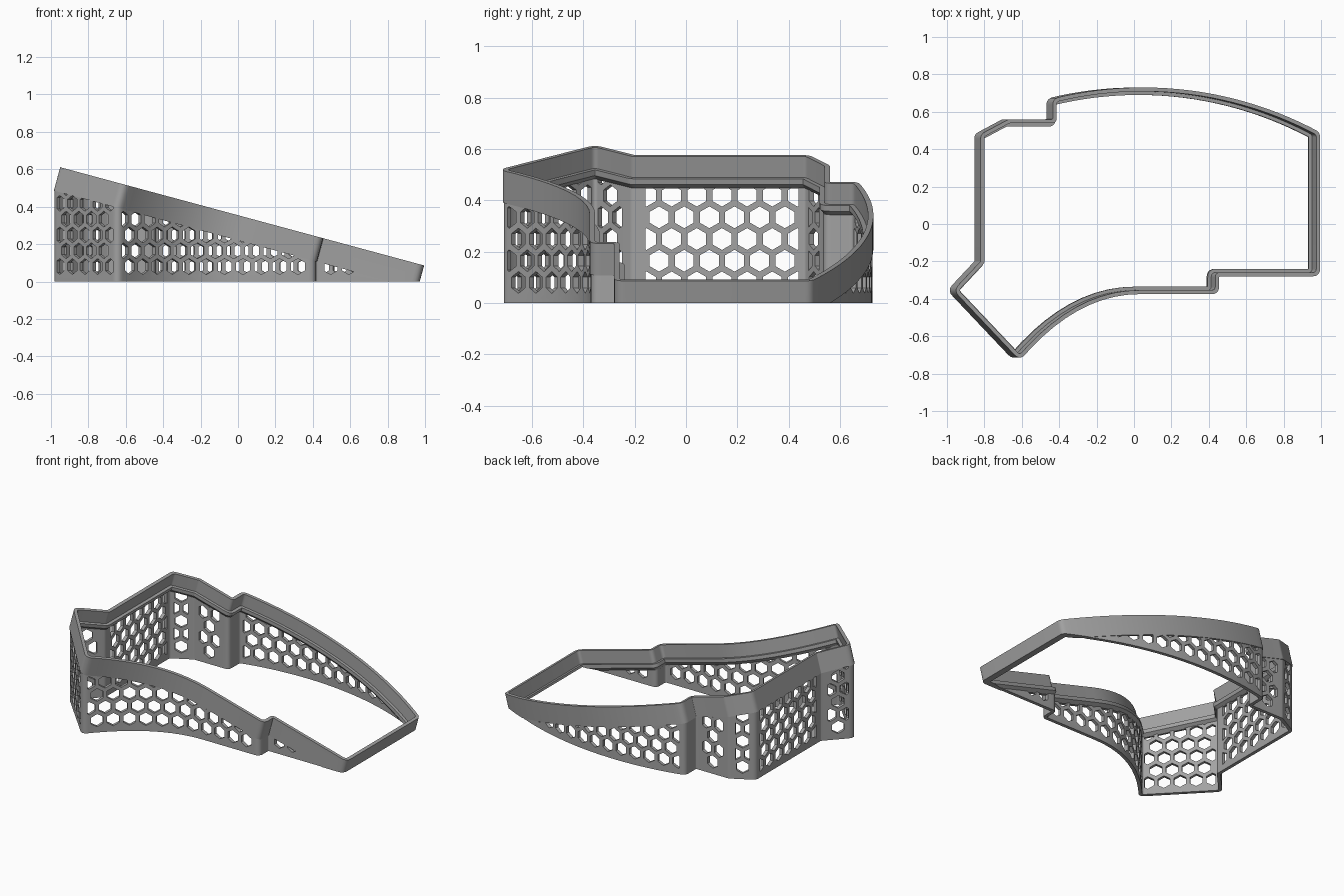
import bpy, bmesh, math
from mathutils import Vector

if "Cube" in bpy.data.objects:
    bpy.data.objects.remove(bpy.data.objects["Cube"])

SLOPE = math.atan(0.27)
NORMAL = Vector((math.sin(SLOPE), 0, math.cos(SLOPE)))
DEPTH = 0.13          # height of the tilted rim
SHIFT = DEPTH * math.sin(SLOPE)
SHARP = 0.3           # turn that counts as a corner

grey = bpy.data.materials.new("plain_grey")
grey.use_nodes = True
grey.diffuse_color = (0.36, 0.36, 0.36, 1)
grey.node_tree.nodes["Principled BSDF"].inputs["Base Color"].default_value = (0.36, 0.36, 0.36, 1)


def make_object(name, bm):
    bmesh.ops.recalc_face_normals(bm, faces=bm.faces)
    mesh = bpy.data.meshes.new(name)
    bm.to_mesh(mesh)
    bm.free()
    mesh.materials.append(grey)
    obj = bpy.data.objects.new(name, mesh)
    bpy.context.collection.objects.link(obj)
    return obj


def activate(obj):
    bpy.ops.object.select_all(action='DESELECT')
    obj.select_set(True)
    bpy.context.view_layer.objects.active = obj


# Outline, counter-clockwise: straight runs, a bowed back and a swept front
def outline():
    pts = [(0.995, -0.28)]
    radius, cx, cy = 1.98, 0.05, -1.25
    a0, a1 = math.acos((0.995 - cx) / radius), math.acos((-0.434 - cx) / radius)
    for i in range(25):
        a = a0 + (a1 - a0) * i / 24
        pts.append((cx + radius * math.cos(a), cy + radius * math.sin(a)))
    pts += [(-0.434, 0.56), (-0.67, 0.56), (-0.82, 0.48), (-0.82, -0.20), (-0.965, -0.355)]
    start, ctrl, end = Vector((-0.61, -0.73)), Vector((-0.31, -0.375)), Vector((0.03, -0.375))
    for i in range(11):
        t = i / 10
        pts.append(start * (1 - t) ** 2 + ctrl * 2 * t * (1 - t) + end * t * t)
    pts += [(0.455, -0.375), (0.455, -0.28)]
    return [Vector(p) for p in pts]


def directions(pts, i):
    d1 = (pts[i] - pts[i - 1]).normalized()
    d2 = (pts[(i + 1) % len(pts)] - pts[i]).normalized()
    return d1, d2, math.atan2(d1.x * d2.y - d1.y * d2.x, d1.dot(d2))


# Outline moved inwards, with its corners rounded
def inset_loop(pts, inset):
    out = []
    for i, p in enumerate(pts):
        d1, d2, turn = directions(pts, i)
        n1, n2 = Vector((-d1.y, d1.x)), Vector((-d2.y, d2.x))
        c = p + (n1 + n2) * inset / (1 + n1.dot(n2))
        if abs(turn) < SHARP:
            out.append(c)
            continue
        r = max(0.042 - inset, 0.004) if turn > 0 else 0.006 + inset
        reach = r * math.tan(abs(turn) / 2)
        a, b = c - d1 * reach, c + d2 * reach
        for k in range(6):
            t = k / 5
            out.append(a * (1 - t) ** 2 + c * 2 * t * (1 - t) + b * t * t)
    return out


# Closed tube skinned through a ring of matching loops
def skin(loops):
    bm = bmesh.new()
    rows = [[bm.verts.new(p) for p in loop] for loop in loops]
    n = len(rows[0])
    for r, row in enumerate(rows):
        nxt = rows[(r + 1) % len(rows)]
        for i in range(n):
            j = (i + 1) % n
            bm.faces.new((row[i], row[j], nxt[j], nxt[i]))
    return bm


base = outline()

# Tilted rim: thin lip, inner ledge and a chamfer under it
cos = math.cos(SLOPE)
tilted = [Vector((p.x / cos, p.y)) for p in base]
section = [(0, 0), (0, DEPTH), (0.021, DEPTH), (0.021, 0.045), (0.04, 0.045), (0.04, 0.022), (0.02, 0)]
loops = []
for inset, height in section:
    loop = []
    for p in inset_loop(tilted, inset):
        x = p.x * cos
        top = Vector((x, p.y, 0.615 - 0.27 * (x + 0.965)))
        loop.append(top - NORMAL * (DEPTH - height))
    loops.append(loop)
bm = skin(loops)
bmesh.ops.recalc_face_normals(bm, faces=bm.faces)
bmesh.ops.bisect_plane(bm, geom=bm.verts[:] + bm.edges[:] + bm.faces[:], dist=1e-5,
                       plane_co=(0, 0, 0), plane_no=(0, 0, 1), clear_inner=True)
bmesh.ops.holes_fill(bm, edges=[e for e in bm.edges if e.is_boundary])
rim = make_object("tilted_rim", bm)

# Upright wall below the rim
foot = [Vector((p.x - SHIFT, p.y)) for p in base]
loops = [[Vector((p.x, p.y, z)) for p in inset_loop(foot, a)]
         for a, z in ((0.004, 0), (0.004, 0.7), (0.026, 0.7), (0.026, 0))]
wall = make_object("honeycomb_wall", skin(loops))


# Honeycomb cutters, laid along each straight or curved panel
def clip(poly, limit, sign):
    out = []
    for a, b in zip(poly, poly[1:] + poly[:1]):
        fa, fb = sign * (a.x - limit), sign * (b.x - limit)
        if fa >= 0:
            out.append(a)
        if fa * fb < 0:
            out.append(a.lerp(b, fa / (fa - fb)))
    return out


def along(path, s):
    for a, b in zip(path, path[1:]):
        length = (b - a).length
        if s <= length or b is path[-1]:
            d = (b - a).normalized()
            return a + d * s, d
        s -= length


def cut_panel(bm, path, margin=0.042, pitch=0.098, radius=0.0425):
    total = sum((b - a).length for a, b in zip(path, path[1:]))
    count = int(total / pitch) + 2
    for row in range(6):
        z = 0.08 + row * 0.0845
        for col in range(-count, count + 1):
            s = total / 2 + (col / 2) * pitch
            if (col + row) % 2 or not 0 < s < total:
                continue
            poly = [Vector((s + radius * math.sin(k * math.pi / 3),
                            z + radius * math.cos(k * math.pi / 3))) for k in range(6)]
            poly = clip(clip(poly, margin, 1), total - margin, -1)
            if len(poly) < 3 or max(q.x for q in poly) - min(q.x for q in poly) < 0.015:
                continue
            p, d = along(path, s)
            inward = Vector((-d.y, d.x))
            ends = []
            for depth in (-0.03, 0.055):
                ends.append([])
                for q in poly:
                    flat = p + d * (q.x - s) + inward * depth
                    ends[-1].append(bm.verts.new((flat.x, flat.y, q.y)))
            near, far = ends
            bm.faces.new(near)
            bm.faces.new(far[::-1])
            for k in range(len(near)):
                j = (k + 1) % len(near)
                bm.faces.new((near[j], near[k], far[k], far[j]))


corners = [i for i in range(len(foot)) if abs(directions(foot, i)[2]) > SHARP]
bm = bmesh.new()
for a, b in zip(corners, corners[1:] + [corners[0] + len(foot)]):
    path = [foot[i % len(foot)] for i in range(a, b + 1)]
    if (path[-1] - path[0]).length > 0.15:
        cut_panel(bm, path)
cutter = make_object("honeycomb_cutter", bm)
cutter.hide_render = True

activate(wall)
mod = wall.modifiers.new("honeycomb", 'BOOLEAN')
mod.operation = 'DIFFERENCE'
mod.solver = 'EXACT'
mod.object = cutter
bpy.ops.object.modifier_apply(modifier=mod.name)
bpy.data.objects.remove(cutter)

# Trim the wall to the underside of the rim
bm = bmesh.new()
bm.from_mesh(wall.data)
bmesh.ops.bisect_plane(bm, geom=bm.verts[:] + bm.edges[:] + bm.faces[:], dist=1e-5,
                       plane_co=(-1, 0, 0.494), plane_no=NORMAL, clear_outer=True)
bm.to_mesh(wall.data)
bm.free()

for obj in (rim, wall):
    activate(obj)
    bpy.ops.object.shade_smooth_by_angle(angle=math.radians(25))
